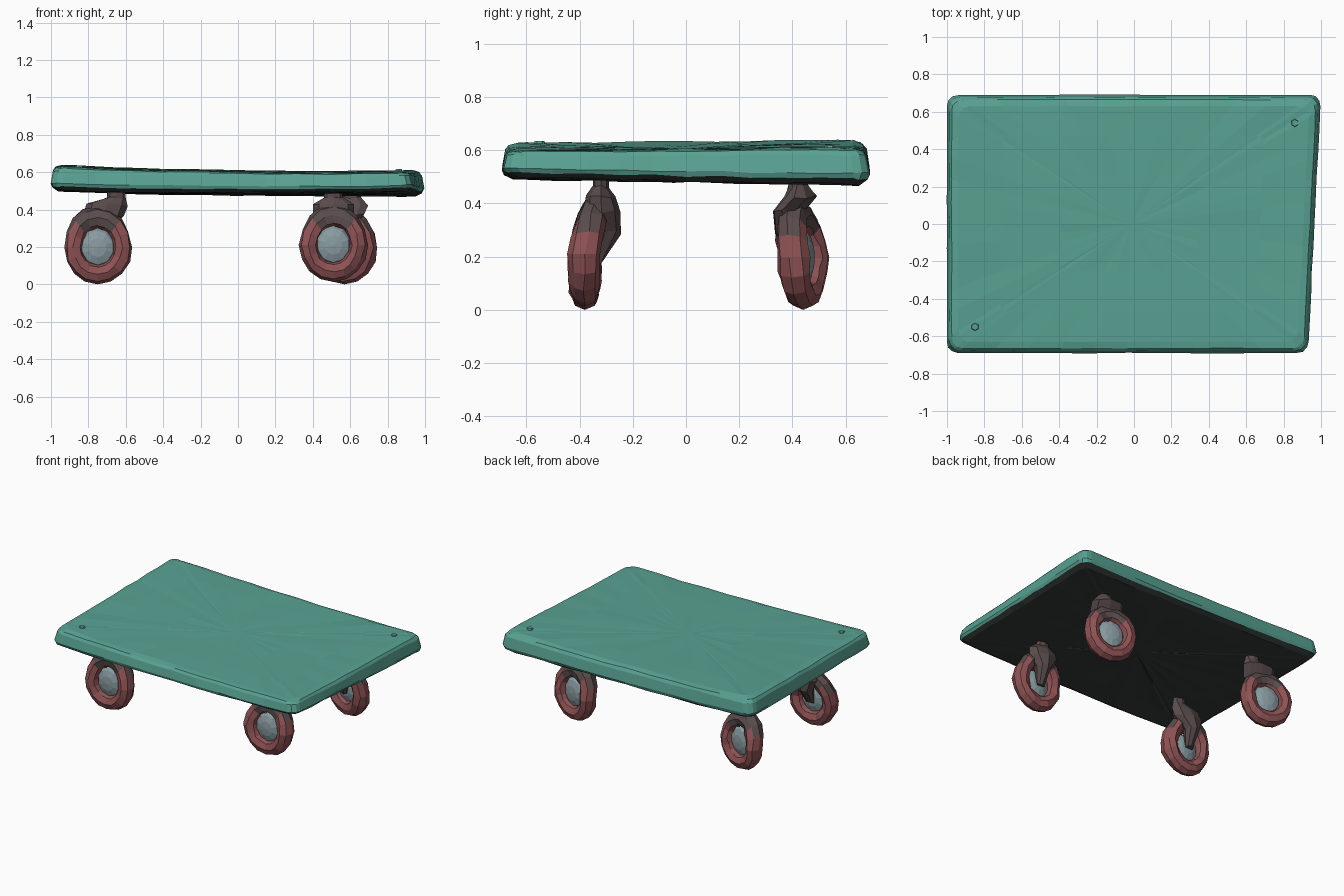
import bpy, bmesh, random
from math import pi, sin, cos, radians
from mathutils import Matrix

if "Cube" in bpy.data.objects:
    bpy.data.objects.remove(bpy.data.objects["Cube"])

random.seed(4)


def material(name, rgb):
    m = bpy.data.materials.new(name)
    m.diffuse_color = (*rgb, 1)
    m.use_nodes = True
    m.node_tree.nodes["Principled BSDF"].inputs["Base Color"].default_value = m.diffuse_color
    return m


TEAL = material("teal_paint", (0.10, 0.36, 0.29))
DARK = material("dark_underside", (0.035, 0.045, 0.04))
RED = material("red_rubber", (0.27, 0.085, 0.09))
BROWN = material("dark_bracket", (0.10, 0.07, 0.07))
STEEL = material("blue_grey_hub", (0.25, 0.33, 0.36))


def finish(name, bm, *mats):
    bmesh.ops.recalc_face_normals(bm, faces=bm.faces)
    me = bpy.data.meshes.new(name)
    bm.to_mesh(me)
    bm.free()
    for m in mats:
        me.materials.append(m)
    ob = bpy.data.objects.new(name, me)
    bpy.context.collection.objects.link(ob)
    return ob


def loft(bm, rings, cap=True):
    """Skin a list of equally long point loops and close both ends."""
    loops = [[bm.verts.new(p) for p in r] for r in rings]
    n = len(loops[0])
    for a, b in zip(loops, loops[1:]):
        for i in range(n):
            bm.faces.new((a[i], a[(i + 1) % n], b[(i + 1) % n], b[i]))
    if cap:
        bm.faces.new(loops[0])
        bm.faces.new(loops[-1])


# Deck: rounded slab, slightly warped, right end narrowing to the front
def top_z(x, y):
    return 0.606 - 0.015 * x + 0.014 * x * x + 0.007 * y


def bottom_z(x, y):
    return 0.482 - 0.008 * x - 0.013 * y + 0.012 * x * x - 0.01 * x * y


def outline(hx, hy, r):
    """Rounded rectangle with extra points along its sides."""
    corners = [(1, -1, -90), (1, 1, 0), (-1, 1, 90), (-1, -1, 180)]
    pts = []
    for sx, sy, a0 in corners:
        for k in range(4):
            a = radians(a0 + 30 * k)
            pts.append((sx * (hx - r) + r * cos(a), sy * (hy - r) + r * sin(a)))
    out = []
    for i, (x, y) in enumerate(pts):
        out.append((x, y))
        if i % 4 == 3:
            x2, y2 = pts[(i + 1) % 16]
            out += [(x + (x2 - x) * k / 10, y + (y2 - y) * k / 10) for k in range(1, 10)]
    return out


def deck_ring(inset, t, scale=1.0, jitter=0.004):
    ring = []
    for x, y in outline(1 - inset, 0.69 - inset, 0.06):
        x, y = x * scale, y * scale
        z = bottom_z(x, y) * (1 - t) + top_z(x, y) * t
        x -= 0.07 * (x + 1) / 2 * (1 - y / 0.69) / 2
        j = [random.uniform(-jitter, jitter) for _ in range(3)]
        ring.append((x + j[0] * 0.5, y + j[1] * 0.5, z + j[2]))
    return ring


bm = bmesh.new()
loft(bm, [deck_ring(0.04, 0, 0.03, 0), deck_ring(0.04, 0, 0.4), deck_ring(0.04, 0, 0.75),
          deck_ring(0.04, 0), deck_ring(0.008, 0.15), deck_ring(0.0, 0.3),
          deck_ring(0.012, 0.8), deck_ring(0.025, 0.93), deck_ring(0.06, 1),
          deck_ring(0.06, 1, 0.75, 0.002), deck_ring(0.06, 1, 0.4, 0.002),
          deck_ring(0.06, 1, 0.03, 0)])
bm.normal_update()
bmesh.ops.recalc_face_normals(bm, faces=bm.faces)
for f in bm.faces:
    f.material_index = 1 if f.normal.z < -0.7 else 0
finish("deck", bm, TEAL, DARK)

# Small bolt heads in two corners of the deck
for name, x, y in (("bolt_back", 0.86, 0.54), ("bolt_front", -0.85, -0.55)):
    bm = bmesh.new()
    bmesh.ops.create_cone(bm, cap_ends=True, segments=6, radius1=0.025, radius2=0.018, depth=0.02,
                          matrix=Matrix.Translation((x, y, top_z(x, y))))
    finish(name, bm, TEAL)


# Casters: tyre, hub and a bracket on the inner side
def caster(name, x, y, z, yaw, stem_dx, stem_dy, bump):
    s = 1 if y < 0 else -1
    place = Matrix.Translation((x, y, 0)) @ Matrix.Rotation(radians(yaw), 4, 'Z')

    # tyre, pulled up into a slight teardrop and leaning inwards at the top
    bm = bmesh.new()
    rings = []
    for i in range(17):
        a = 2 * pi * i / 16
        ring = []
        for k in range(8):
            b = 2 * pi * k / 8
            r = 0.132 + 0.05 * cos(b)
            px, pz = r * sin(a), -r * cos(a)
            pz *= 1.08 if pz < 0 else 1.22
            lean = 0.18 * s * max(pz, 0)
            ring.append((px, 0.062 * sin(b) * (0.85 + 0.15 * abs(sin(a))) + lean, pz + z))
        rings.append(ring)
    loft(bm, rings, cap=False)
    bmesh.ops.remove_doubles(bm, verts=bm.verts, dist=0.0001)
    for v in bm.verts:
        if v.co.z > 0.03:
            v.co.x += random.uniform(-0.006, 0.006)
            v.co.y += random.uniform(-0.006, 0.006)
    for f in bm.faces:
        f.material_index = 1 if f.calc_center_median().z > z + 0.11 else 0
    finish(name + "_tyre", bm, RED, BROWN).matrix_world = place

    # hub
    bm = bmesh.new()
    bmesh.ops.create_uvsphere(bm, u_segments=10, v_segments=6, radius=0.095)
    bm.transform(Matrix.Translation((0, 0, z)) @ Matrix.Diagonal((1, 0.4, 1.1, 1))
                 @ Matrix.Rotation(pi / 2, 4, 'X'))
    finish(name + "_hub", bm, STEEL).matrix_world = place

    # bracket rising to the stem under the deck
    sections = [(0, s * 0.045, 0.18, 0.03, 0.02),
                (0.01, s * bump * 0.55, 0.29, 0.05, bump * 0.42),
                (stem_dx * 0.3, s * bump * 0.45, 0.37, 0.11, bump * 0.5),
                (stem_dx * 0.5, s * stem_dy, 0.425, 0.11, 0.055),
                (stem_dx, s * stem_dy, 0.465, 0.05, 0.03),
                (stem_dx, s * stem_dy, 0.515, 0.045, 0.03)]
    bm = bmesh.new()
    loft(bm, [[(cx + rx * cos(k * pi / 4), cy + ry * sin(k * pi / 4), cz + random.uniform(-0.008, 0.008))
               for k in range(8)] for cx, cy, cz, rx, ry in sections])
    finish(name + "_bracket", bm, BROWN).matrix_world = place


caster("front_left_caster", -0.75, -0.38, 0.197, 0, 0.10, 0.06, 0.14)
caster("front_right_caster", 0.51, -0.38, 0.21, 0, 0.0, 0.06, 0.14)
caster("back_left_caster", -0.75, 0.44, 0.197, -15, 0.10, 0.0, 0.11)
caster("back_right_caster", 0.57, 0.44, 0.197, -15, 0.04, 0.0, 0.11)
